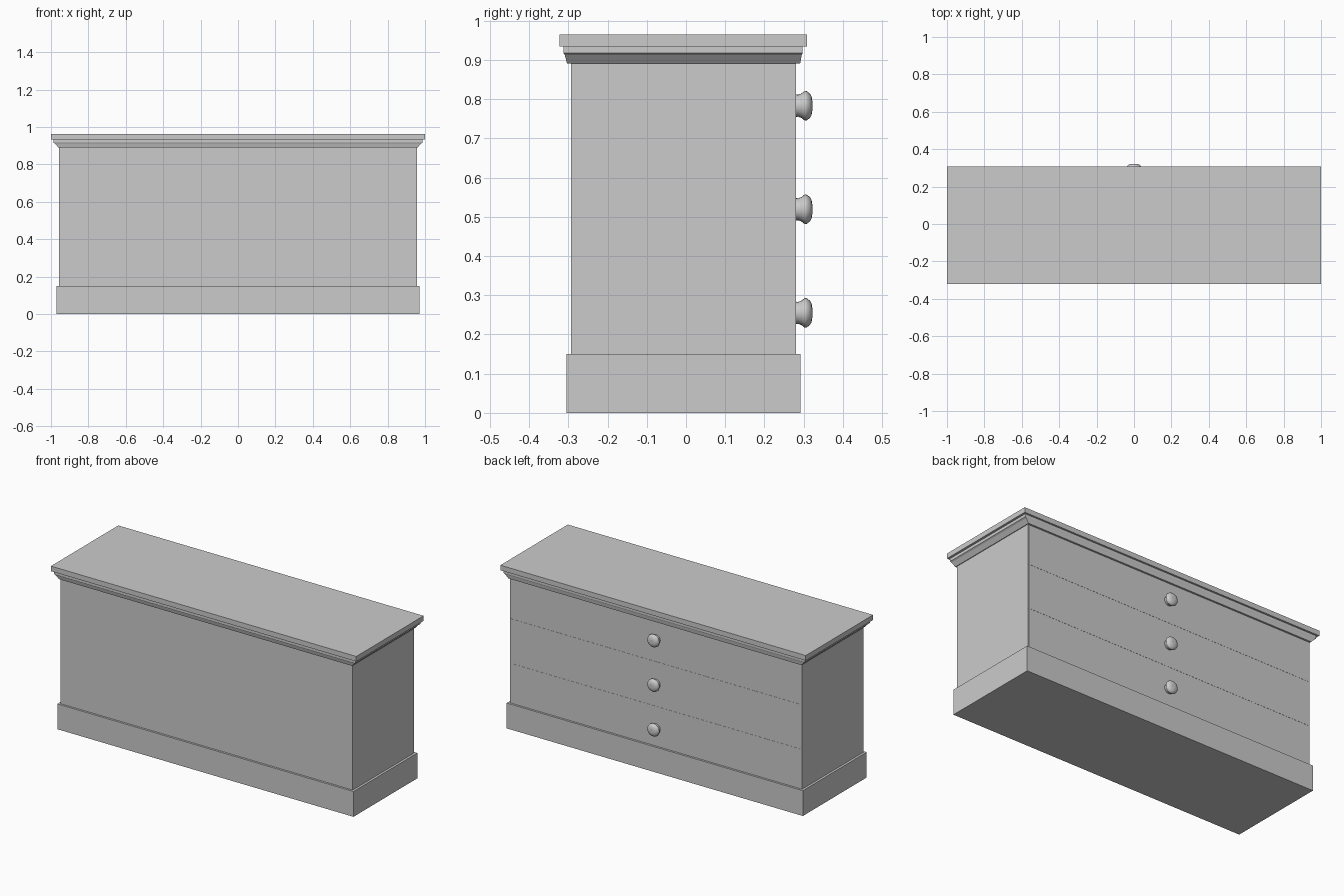
import bpy
from math import pi

cube = bpy.data.objects.get("Cube")
if cube:
    bpy.data.objects.remove(cube, do_unlink=True)

grey = bpy.data.materials.new("plain_grey")
grey.use_nodes = True
colour = (0.6, 0.6, 0.6, 1)
grey.diffuse_color = colour
grey.node_tree.nodes["Principled BSDF"].inputs["Base Color"].default_value = colour


def add_mesh(name, verts, faces):
    mesh = bpy.data.meshes.new(name)
    mesh.from_pydata(verts, [], faces)
    mesh.materials.append(grey)
    obj = bpy.data.objects.new(name, mesh)
    bpy.context.collection.objects.link(obj)
    return obj


def stack(name, levels):
    """Closed solid from rectangular levels: (z, half width, y front, y back)."""
    verts, faces = [], []
    for z, w, y0, y1 in levels:
        verts += [(-w, y0, z), (w, y0, z), (w, y1, z), (-w, y1, z)]
    for base in range(0, len(verts) - 4, 4):
        for i in range(4):
            j = (i + 1) % 4
            faces.append((base + i, base + j, base + j + 4, base + i + 4))
    n = len(verts)
    faces += [(3, 2, 1, 0), (n - 4, n - 3, n - 2, n - 1)]
    return add_mesh(name, verts, faces)


def box(name, w, y0, y1, z0, z1):
    return stack(name, [(z0, w, y0, y1), (z1, w, y0, y1)])


def knob(name, z, profile, sides=24):
    """Turned knob along +y from (y, radius) pairs."""
    bpy.ops.mesh.primitive_cylinder_add(vertices=sides, radius=1, depth=1)
    obj = bpy.context.object
    bpy.data.objects.remove(obj, do_unlink=True)


# Carcass, plinth and top
box("body", 0.956, -0.293, 0.28, 0.14, 0.9)
box("plinth", 0.97, -0.305, 0.292, 0, 0.15)
box("top_slab", 1, -0.322, 0.308, 0.934, 0.964)
stack("cornice_moulding", [
    (0.89, 0.96, -0.303, 0.291),
    (0.912, 0.979, -0.309, 0.295),
    (0.917, 0.987, -0.312, 0.297),
    (0.934, 0.987, -0.312, 0.297)])

# Knob outline as (y, radius)
KNOB = [(0.27, 0.029), (0.286, 0.028), (0.294, 0.031), (0.303, 0.038),
        (0.308, 0.037), (0.316, 0.031), (0.32, 0.024), (0.322, 0.012)]


def add_knob(name, z, sides=24):
    from math import cos, sin
    verts = [(r * sin(2 * pi * i / sides), y, z + r * cos(2 * pi * i / sides))
             for y, r in KNOB for i in range(sides)]
    faces = [(k + i, k + (i + 1) % sides, k + sides + (i + 1) % sides, k + sides + i)
             for k in range(0, sides * (len(KNOB) - 1), sides) for i in range(sides)]
    last = sides * (len(KNOB) - 1)
    faces += [tuple(reversed(range(sides))), tuple(range(last, last + sides))]
    obj = add_mesh(name, verts, faces)
    for p in obj.data.polygons:
        p.use_smooth = len(p.vertices) == 4


# Three drawers on the back, each with a central knob
for i, row in enumerate(("lower", "middle", "upper")):
    z = 0.255 + 0.264 * i
    z0, z1 = max(z - 0.131, 0.155), min(z + 0.131, 0.888)
    box(row + "_drawer_front", 0.95, 0.27, 0.281, z0, z1)
    add_knob(row + "_drawer_knob", z)
